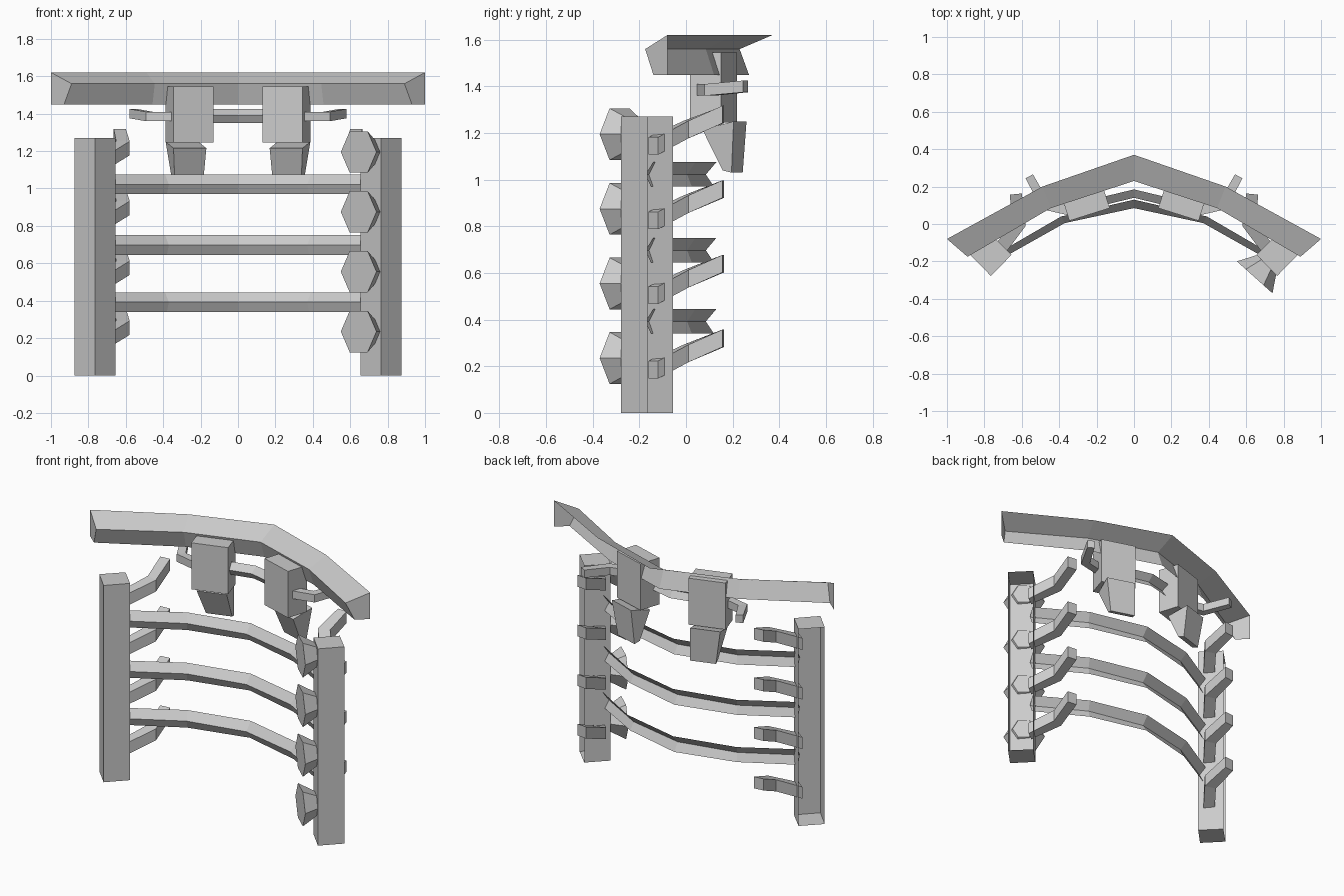
import bpy, math
from mathutils import Vector

if "Cube" in bpy.data.objects:
    bpy.data.objects.remove(bpy.data.objects["Cube"])


def make(name, verts, faces):
    me = bpy.data.meshes.new(name)
    me.from_pydata([tuple(v) for v in verts], [], faces)
    me.update()
    ob = bpy.data.objects.new(name, me)
    bpy.context.collection.objects.link(ob)
    return ob


def skin(name, rings, closed=True, caps=True):
    """Join equal-length rings of points with quads."""
    n = len(rings[0])
    verts = [p for r in rings for p in r]
    faces = []
    for i in range(len(rings) - 1):
        for j in range(n if closed else n - 1):
            k = (j + 1) % n
            faces.append((i * n + j, i * n + k, (i + 1) * n + k, (i + 1) * n + j))
    if caps:
        faces.append(tuple(reversed(range(n))))
        faces.append(tuple(range(len(verts) - n, len(verts))))
    return make(name, verts, faces)


def arched_strip(name, rows, end_caps=False):
    """Open channel: each row is (z, half path from the centre outwards)."""
    rings = []
    count = len(rows[0][1])
    for i in range(-(count - 1), count):
        s = -1 if i < 0 else 1
        rings.append([(s * path[abs(i)][0], path[abs(i)][1], z) for z, path in rows])
    skin(name, rings, closed=False, caps=False)
    if end_caps:
        for s, ring, side in ((-1, rings[0], "left"), (1, rings[-1], "right")):
            corner = (ring[0][0], ring[0][1], ring[-1][2])
            make(f"{name}_end_{side}", list(ring) + [corner],
                 [(0, 1, 2, 3) if s > 0 else (3, 2, 1, 0)])


def bent_bar(name, path, widths, height, s):
    """Rectangular bar along a bent path, mirrored by s."""
    pts = [Vector((s * x, y, z)) for x, y, z in path]
    rings = []
    for i, p in enumerate(pts):
        d = pts[min(i + 1, len(pts) - 1)] - pts[max(i - 1, 0)]
        side = Vector((d.y, -d.x, 0)).normalized() * widths[i] / 2
        up = Vector((0, 0, height / 2))
        rings.append([p - side - up, p + side - up, p + side + up, p - side + up])
    skin(name, rings)


# Top beam: sloped top, front face and end plates, open at the back
arched_strip("top_beam", [
    (1.62, [(0, .37), (.49, .20), (1, -.08)]),
    (1.56, [(0, .23), (.445, .085), (.89, -.175)]),
    (1.45, [(0, .27), (.457, .12), (.93, -.14)]),
], end_caps=True)

# Three curved rungs with the same open profile
for i, z in enumerate((.34, .645, .97)):
    arched_strip(f"rung_{i + 1}", [
        (z + .105, [(0, .13), (.39, .04), (.70, -.14)]),
        (z + .052, [(0, .085), (.37, .005), (.69, -.175)]),
        (z, [(0, .12), (.38, .025), (.695, -.15)]),
    ])

# Short bar joining the two blocks
arched_strip("block_link", [
    (1.425, [(0, .185), (.25, .125)]),
    (1.39, [(0, .14), (.25, .08)]),
    (1.35, [(0, .165), (.25, .105)]),
])

for s, side in ((-1, "left"), (1, "right")):
    # Posts turned 45 degrees, outer back side open
    base = [(.655, -.165), (.765, -.278), (.875, -.165), (.765, -.055)]
    v = [(s * x, y, z) for z in (0, 1.27) for x, y in base]
    make(f"post_{side}", v, [(0, 1, 5, 4), (1, 2, 6, 5), (3, 0, 4, 7),
                             (3, 2, 1, 0), (4, 5, 6, 7)])

    # Four bent hooks behind each post
    for i in range(4):
        z = .255 + .32 * i
        bent_bar(f"hook_{side}_{i + 1}",
                 [(.72, -.14, z - .07), (.615, .0, z), (.632, .16, z + .065)],
                 [.07, .075, .065], .075, s)

    # Hanging block, turned to follow the beam
    t = Vector((.95, -.30)).normalized()
    n = Vector((.30, .95)).normalized()
    a = Vector((.13, .085))
    quad = [a, a + t * .226, a + t * .226 + n * .14, a + n * .14]
    skin(f"block_{side}", [[(s * p.x, p.y, z) for p in quad] for z in (1.245, 1.545)])

    # Tapered lower block, leaning backwards
    def foot(cx, cy, w, d, z_front, z_back):
        c = Vector((cx, cy))
        out = []
        for u, q, z in ((-w, -d, z_front), (w, -d, z_front), (w, d, z_back), (-w, d, z_back)):
            p = c + t * u + n * q
            out.append((s * p.x, p.y, z))
        return out
    skin(f"lower_block_{side}", [foot(.268, .20, .08, .02, 1.04, 1.03),
                                 foot(.278, .165, .092, .07, 1.215, 1.25)])

    # Bent peg on the outer side of each block
    bent_bar(f"peg_{side}", [(.34, .07, 1.385), (.475, .10, 1.385), (.56, .255, 1.40)],
             [.05, .055, .045], .05, s)

# Six-sided knobs on the right post, narrowing towards the post
tangent = Vector((.745, -.667, 0))
for i in range(4):
    z = .235 + .32 * i
    rings = []
    for (cx, cy), r in (((.645, -.285), .128), ((.712, -.21), .068)):
        rings.append([Vector((cx, cy, z)) + tangent * r * math.cos(k * math.pi / 3)
                      + Vector((0, 0, r * math.sin(k * math.pi / 3))) for k in range(6)])
    skin(f"knob_{i + 1}", rings)
